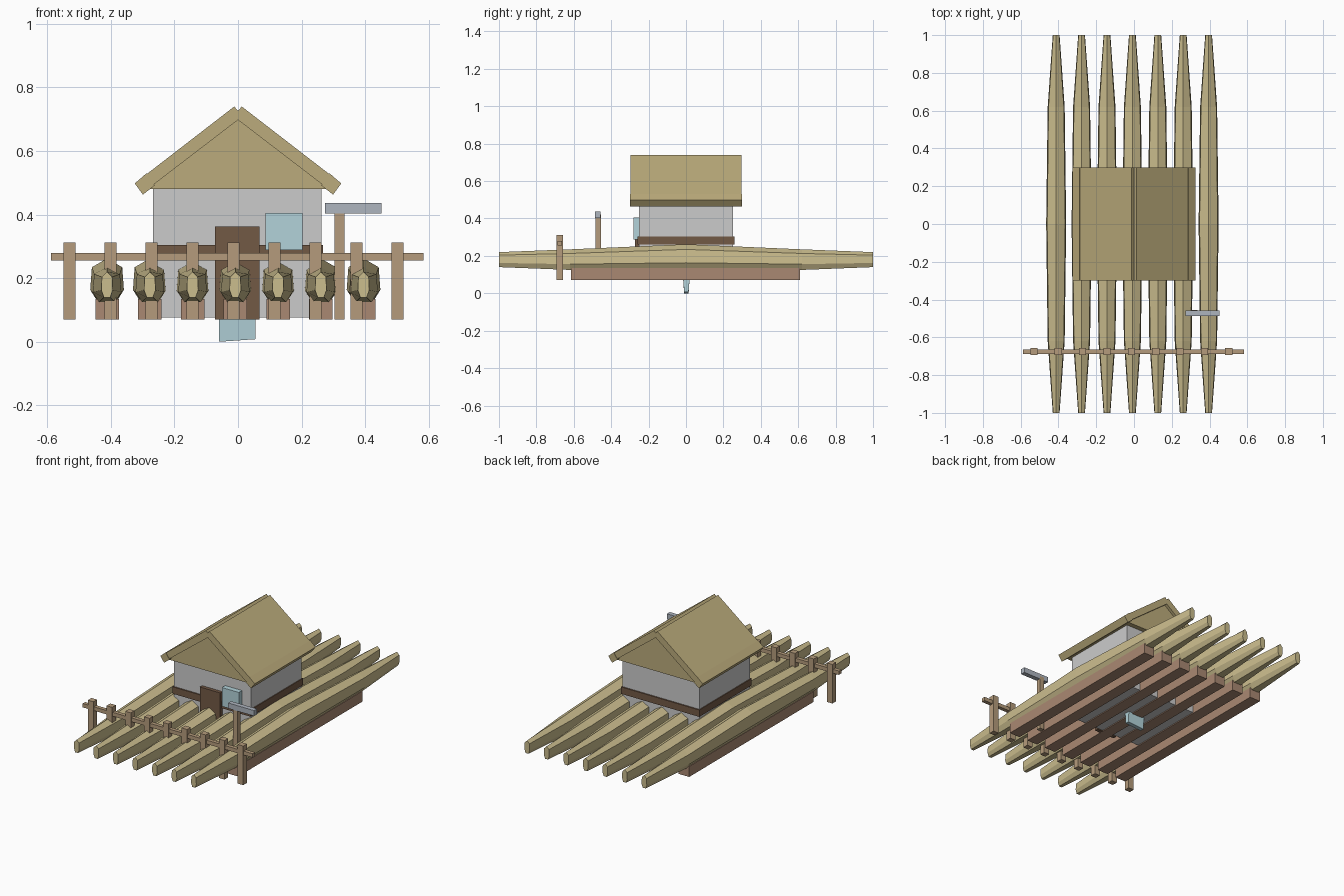
import bpy, bmesh, math
from mathutils import Matrix

if "Cube" in bpy.data.objects:
    bpy.data.objects.remove(bpy.data.objects["Cube"])


def mat(name, r, g, b):
    m = bpy.data.materials.new(name)
    m.diffuse_color = (r, g, b, 1)
    m.use_nodes = True
    m.node_tree.nodes["Principled BSDF"].inputs["Base Color"].default_value = m.diffuse_color
    return m


LOG = mat("log_straw", .60, .51, .27)
ROOF = mat("roof_straw", .50, .41, .20)
POST = mat("post_wood", .46, .33, .20)
BEAM = mat("beam_wood", .40, .25, .17)
DARK = mat("dark_wood", .17, .10, .06)
GLASS = mat("pale_blue", .45, .65, .70)
SIGN = mat("blue_grey", .42, .46, .52)


def finish(name, bm, material=None):
    bmesh.ops.recalc_face_normals(bm, faces=bm.faces)
    me = bpy.data.meshes.new(name)
    bm.to_mesh(me)
    bm.free()
    ob = bpy.data.objects.new(name, me)
    bpy.context.collection.objects.link(ob)
    if material:
        me.materials.append(material)
    return ob


def box(name, x0, x1, y0, y1, z0, z1, material=None):
    bm = bmesh.new()
    m = Matrix.Translation(((x0 + x1) / 2, (y0 + y1) / 2, (z0 + z1) / 2))
    m = m @ Matrix.Diagonal((x1 - x0, y1 - y0, z1 - z0, 1))
    bmesh.ops.create_cube(bm, size=1, matrix=m)
    return finish(name, bm, material)


def loft(name, sections, material):
    # skin matching rings of (x, y, z) points and cap both ends
    bm = bmesh.new()
    rings = [[bm.verts.new(p) for p in s] for s in sections]
    n = len(rings[0])
    for a, b in zip(rings, rings[1:]):
        for i in range(n):
            j = (i + 1) % n
            bm.faces.new((a[i], a[j], b[j], b[i]))
    bm.faces.new(rings[0])
    bm.faces.new(rings[-1])
    return finish(name, bm, material)


def prism(name, pts, y0, y1, material):
    return loft(name, [[(x, y, z) for x, z in pts] for y in (y0, y1)], material)


# faceted tapered logs with a beam under each
ring = [(0, 1), (.9, .8), (1, .28), (.55, 0), (-.55, 0), (-1, .28), (-.9, .8)]
stations = [(-1, .018, .14, .22), (-.62, .045, .125, .235), (0, .053, .125, .262),
            (.62, .045, .125, .235), (1, .018, .14, .22)]
for i in range(7):
    cx = -.412 + i * .1345
    loft(f"log_{i}", [[(cx + u * w, y, lo + v * (hi - lo)) for u, v in ring]
                      for y, w, lo, hi in stations], LOG)
    box(f"under_beam_{i}", cx - .037, cx + .037, -.615, .61, .07, .135, BEAM)

# front fence
for i in range(9):
    px = -.53 + i * .129
    box(f"fence_post_{i}", px - .019, px + .019, -.693, -.657, .07, .313, POST)
box("fence_rail", -.588, .583, -.688, -.664, .256, .28, POST)

# hut body, trim, door and window
box("hut_walls", -.267, .263, -.25, .25, .076, .485)
box("wall_trim", -.272, .268, -.258, .258, .262, .305, DARK)
box("door", -.072, .068, -.272, -.25, .07, .362, DARK)
box("window", .087, .203, -.282, -.25, .288, .405, GLASS)

# gable and roof slopes with thicker eaves
prism("gable", [(-.30, .48), (.30, .48), (0, .712)], -.28, .28, ROOF)
for side, s in (("left", -1), ("right", 1)):
    prism(f"roof_slope_{side}",
          [(s * .012, .74), (s * .31, .51), (s * .287, .478), (0, .698), (0, .727)],
          -.298, .298, ROOF)
    prism(f"eave_beam_{side}",
          [(s * .288, .53), (s * .325, .498), (s * .299, .463), (s * .262, .492)],
          -.3, .3, ROOF)

# sign on a post
box("sign_post", .304, .335, -.483, -.455, .07, .42, POST)
box("sign_board", .273, .452, -.487, -.458, .403, .437, SIGN)

# tapered pale box hanging under the floor
loft("hanging_box", [[(-.06, -.01, 0), (.055, -.01, .008), (.055, .014, .008), (-.06, .014, 0)],
                     [(-.06, -.018, .115), (.055, -.018, .115), (.055, .022, .115),
                      (-.06, .022, .115)]], GLASS)
